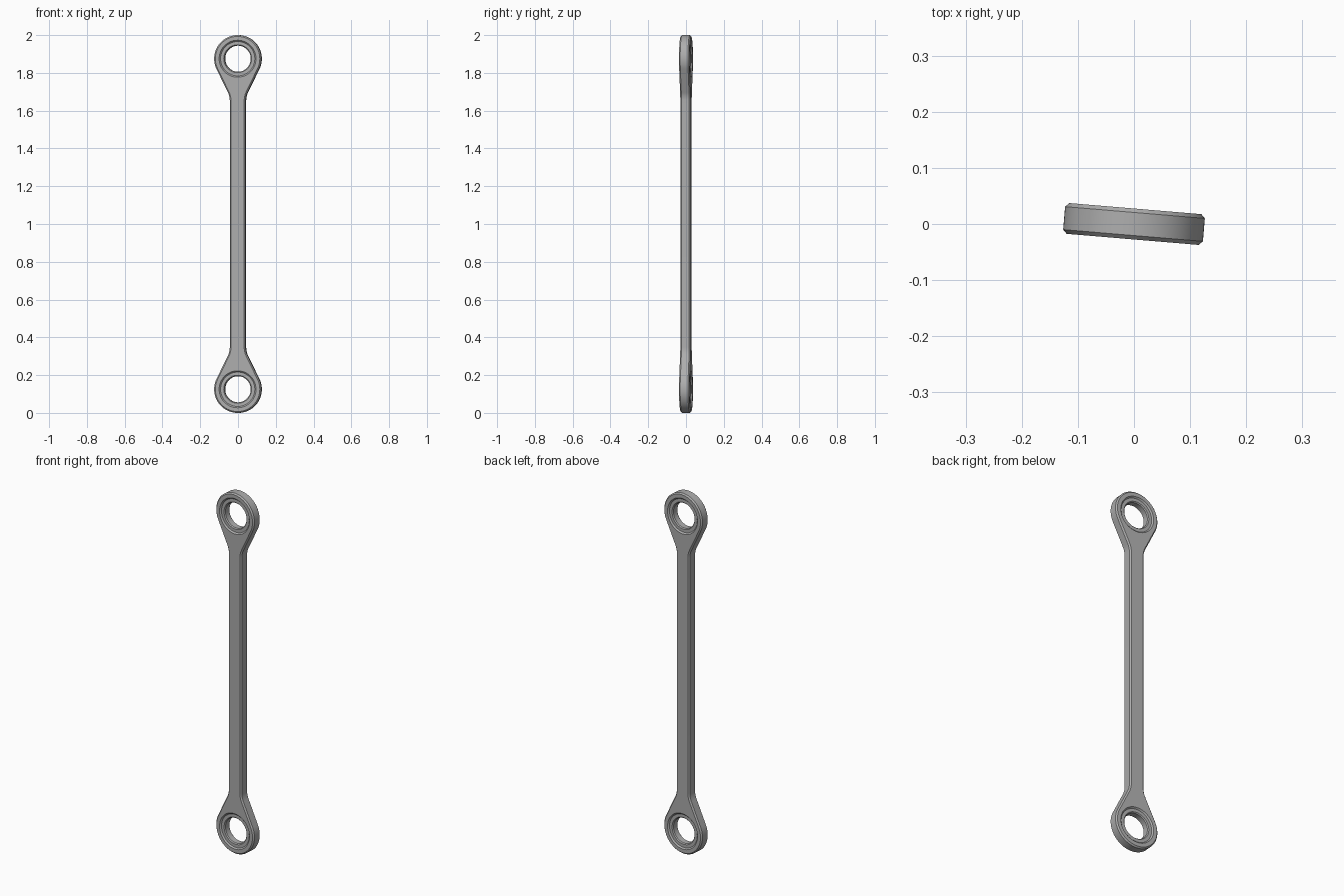
import bpy, bmesh
from math import sin, cos, tan, pi, radians
from mathutils import Matrix

if "Cube" in bpy.data.objects:
    bpy.data.objects.remove(bpy.data.objects["Cube"])

HEAD_R, HALF_W, HALF_T = 0.125, 0.042, 0.0275   # eye radius, shank half width, half thickness
EYE_Z = 0.875                                   # eye centre above the middle of the rod
FILLET, SLOPE = 0.10, radians(26)               # neck fillet radius and flare angle
BEVEL = 0.007
SEG = 64

steel = bpy.data.materials.new("steel grey")
steel.use_nodes = True
grey = (0.42, 0.42, 0.42, 1)
steel.diffuse_color = grey
steel.node_tree.nodes["Principled BSDF"].inputs["Base Color"].default_value = grey


def outline(inset):
    """Rod silhouette in x and z, moved inward by the inset."""
    # height where the straight flare would meet the shank, then the fillet centre
    meet = HEAD_R * sin(SLOPE) + (HEAD_R * cos(SLOPE) - HALF_W) / tan(SLOPE)
    cx, cz = HALF_W + FILLET, EYE_Z - meet - FILLET * tan(SLOPE / 2)
    quarter = []
    for i in range(9):
        a = SLOPE * i / 8
        r = FILLET + inset
        quarter.append((cx - r * cos(a), cz + r * sin(a)))
    n = SEG // 2
    for i in range(n):
        a = -SLOPE + (pi / 2 + SLOPE) * i / n
        r = HEAD_R - inset
        quarter.append((r * cos(a), EYE_Z + r * sin(a)))
    top = quarter + [(0, EYE_Z + HEAD_R - inset)] + [(-x, z) for x, z in reversed(quarter)]
    return top + [(-x, -z) for x, z in top]


def circle(r, cz):
    return [(r * cos(2 * pi * i / SEG), cz + r * sin(2 * pi * i / SEG)) for i in range(SEG)]


def add_loop(bm, points, y):
    verts = [bm.verts.new((x, y, z)) for x, z in points]
    edges = [bm.edges.new((v, verts[i - 1])) for i, v in enumerate(verts)]
    return verts, edges


def skin(bm, loops):
    for (a, _), (b, _) in zip(loops, loops[1:]):
        for i in range(len(a)):
            bm.faces.new((a[i - 1], a[i], b[i], b[i - 1]))


bm = bmesh.new()

# Bevelled outer wall
wall = [add_loop(bm, outline(c), y) for c, y in (
    (BEVEL, -HALF_T), (0, BEVEL - HALF_T), (0, HALF_T - BEVEL), (BEVEL, HALF_T))]
skin(bm, wall)
front, back = list(wall[0][1]), list(wall[-1][1])

# Recessed bearing seats and bores, the same on both sides
half = [(0.098, HALF_T), (0.091, HALF_T - 0.007), (0.074, HALF_T - 0.007), (0.069, HALF_T - 0.012)]
bore = [(r, -y) for r, y in half] + half[::-1]
for cz in (-EYE_Z, EYE_Z):
    rings = [add_loop(bm, circle(r, cz), y) for r, y in bore]
    skin(bm, rings)
    front += rings[0][1]
    back += rings[-1][1]

# Flat faces around the eyes
for edges in (front, back):
    bmesh.ops.triangle_fill(bm, use_beauty=True, edges=edges)

bmesh.ops.recalc_face_normals(bm, faces=bm.faces)
# Stand it up with a slight turn about the upright axis
bm.transform(Matrix.Translation((0, 0, 1)) @ Matrix.Rotation(radians(-4.8), 4, 'Z'))

mesh = bpy.data.meshes.new("link_rod")
bm.to_mesh(mesh)
bm.free()
mesh.materials.append(steel)
rod = bpy.data.objects.new("link_rod", mesh)
bpy.context.collection.objects.link(rod)
bpy.ops.object.select_all(action='DESELECT')
rod.select_set(True)
bpy.context.view_layer.objects.active = rod
bpy.ops.object.shade_smooth_by_angle(angle=radians(25))
